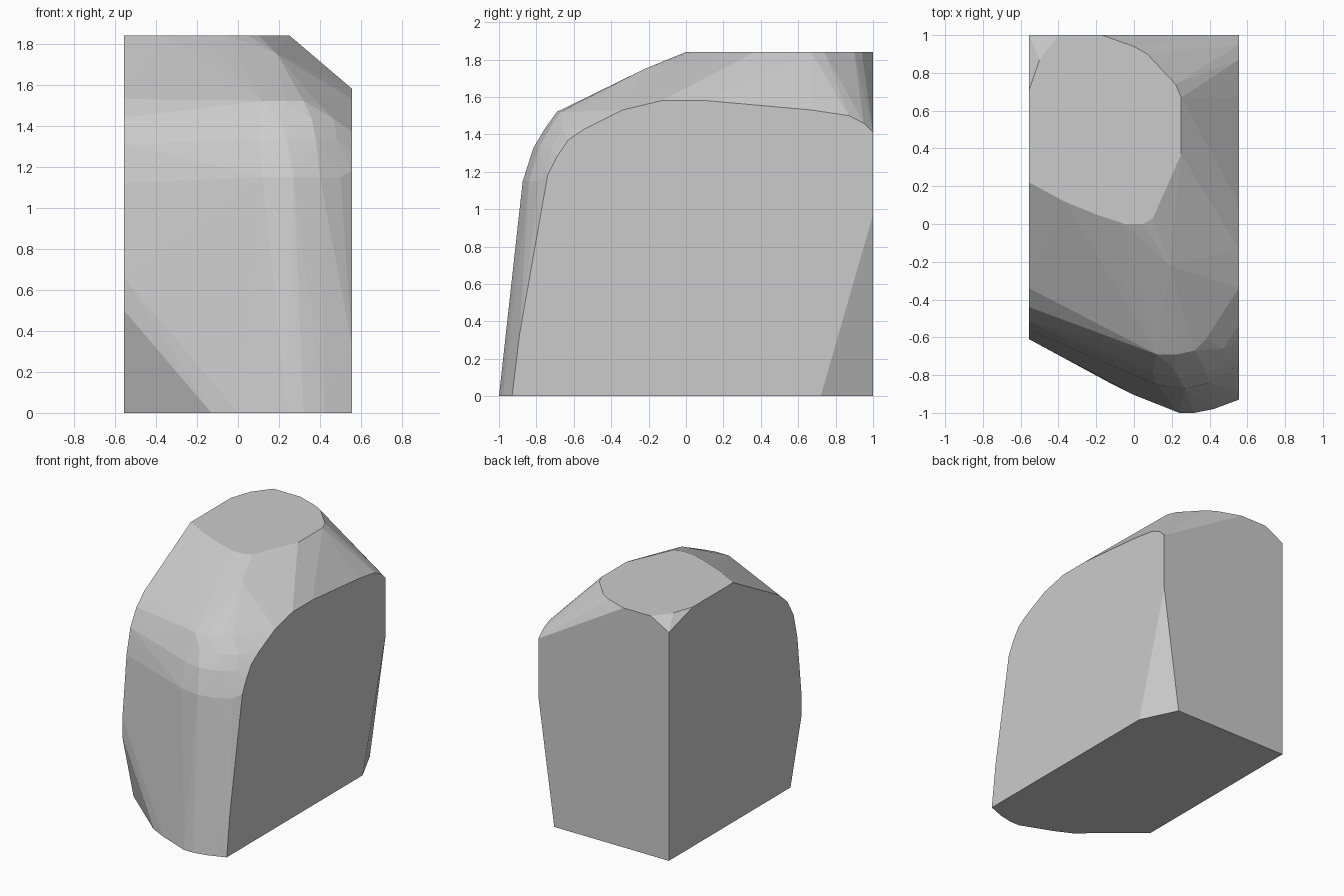
import bpy, bmesh, math

if "Cube" in bpy.data.objects:
    bpy.data.objects.remove(bpy.data.objects["Cube"])

HALF_W, TOP = 0.555, 1.84

# Flat side outlines as (y, z)
right_side = [(-.93, 0), (-.89, .33), (-.74, 1.18), (-.69, 1.28), (-.63, 1.37),
              (-.54, 1.43), (-.34, 1.53), (-.13, 1.58), (.11, 1.58), (.67, 1.53),
              (.87, 1.50), (.95, 1.46), (1, 1.41), (1, .97), (.72, 0)]
left_side = [(-.476, 0), (-.61, .5), (-.61, .66), (-.56, 1.12), (-.515, 1.31),
             (-.44, 1.44), (-.34, 1.53), (.22, TOP), (.71, TOP), (1, 1.755), (1, 0)]

# Flat cap and base outlines as (x, y)
cap = [(-.37, .12), (-.2, .05), (-.05, 0), (.05, 0), (.1, .03), (.25, .37),
       (.25, .67), (.22, .74), (.07, .9), (0, .94), (-.17, 1), (-.40, 1), (-.5, .87)]
base = [(-.13, -.84), (0, -.905), (.24, -1), (.32, -1), (.42, -.98), (.42, 1)]

# Rounded front: contour lines from low to high as (height, [(x, y)...])
front_bands = [
    (1.15, [(.12, -.85), (.27, -.873), (.40, -.84), (.50, -.785)]),
    (1.33, [(.10, -.785), (.24, -.815), (.38, -.785), (.48, -.72)]),
    (1.43, [(.20, -.755), (.36, -.73), (.47, -.66)]),
    (1.52, [(.12, -.69), (.23, -.69), (.32, -.67), (.38, -.61)]),
    (1.75, [(.08, -.20), (.19, -.22)]),
]

points = [(HALF_W, y, z) for y, z in right_side]
points += [(-HALF_W, y, z) for y, z in left_side]
points += [(x, y, TOP) for x, y in cap]
points += [(x, y, 0) for x, y in base]
for z, band in front_bands:
    points += [(x, y, z) for x, y in band]

# Faceted block: wrap the outlines in one convex skin
bm = bmesh.new()
for p in points:
    bm.verts.new(p)
bmesh.ops.convex_hull(bm, input=bm.verts[:])
bmesh.ops.delete(bm, geom=[v for v in bm.verts if not v.link_faces], context='VERTS')
bmesh.ops.dissolve_limit(bm, angle_limit=math.radians(0.5),
                         verts=bm.verts[:], edges=bm.edges[:])
bmesh.ops.recalc_face_normals(bm, faces=bm.faces[:])

mesh = bpy.data.meshes.new("faceted_block")
bm.to_mesh(mesh)
bm.free()
bpy.context.collection.objects.link(bpy.data.objects.new("faceted_block", mesh))
